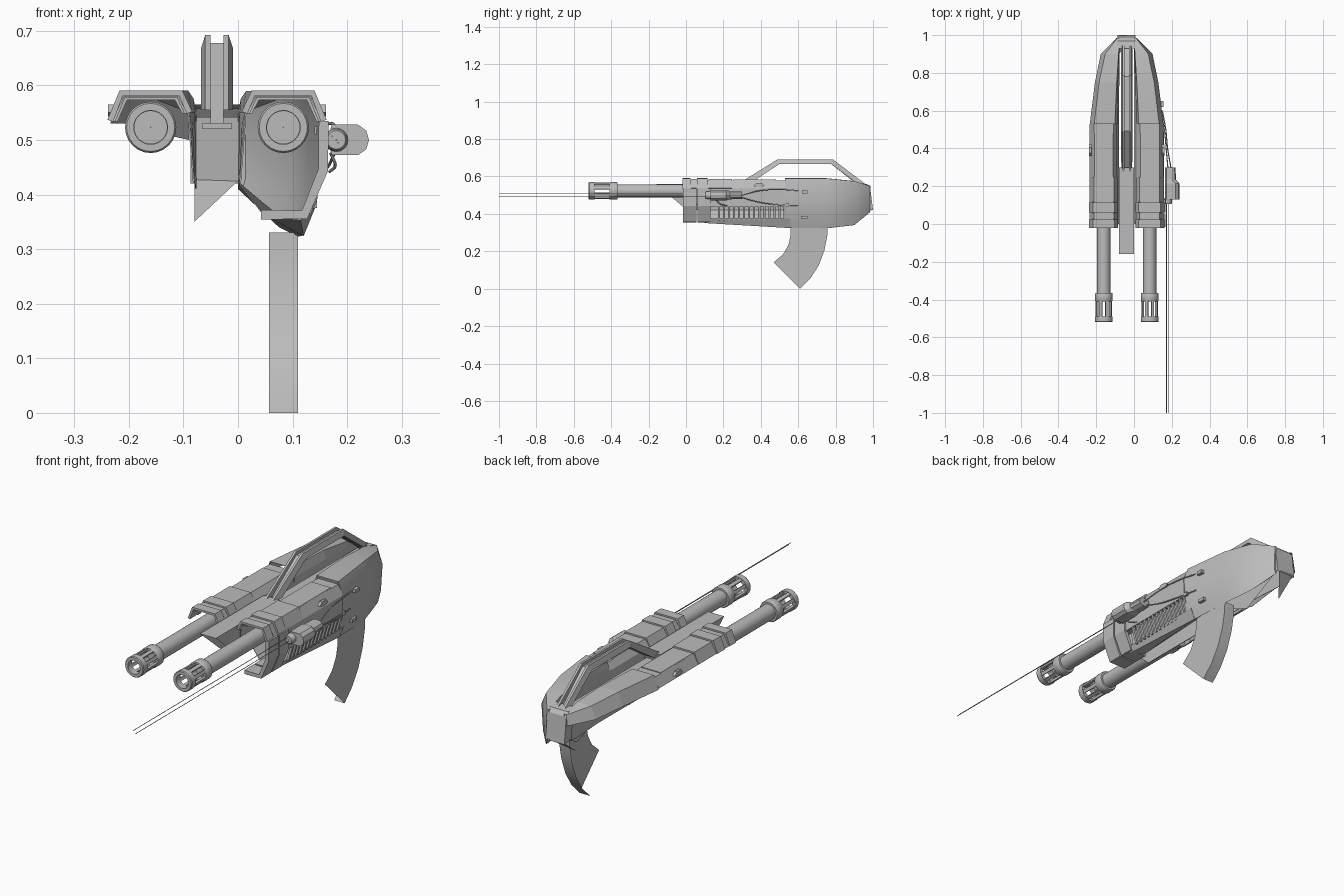
import bpy, bmesh, math

if "Cube" in bpy.data.objects:
    bpy.data.objects.remove(bpy.data.objects["Cube"])

grey = bpy.data.materials.new("gunmetal_grey")
grey.diffuse_color = (0.5, 0.5, 0.5, 1)
grey.use_nodes = True
grey.node_tree.nodes["Principled BSDF"].inputs["Base Color"].default_value = grey.diffuse_color
MID = -0.0385          # plane between the two guns


def make(name, verts, faces, thick=0, smooth=False):
    me = bpy.data.meshes.new(name)
    me.from_pydata(verts, [], faces)
    bm = bmesh.new()
    bm.from_mesh(me)
    bmesh.ops.recalc_face_normals(bm, faces=bm.faces)
    bm.to_mesh(me)
    bm.free()
    ob = bpy.data.objects.new(name, me)
    bpy.context.collection.objects.link(ob)
    me.materials.append(grey)
    if thick:
        mod = ob.modifiers.new("thickness", "SOLIDIFY")
        mod.thickness, mod.offset = thick, 0
    if smooth:
        bpy.context.view_layer.objects.active = ob
        ob.select_set(True)
        bpy.ops.object.shade_smooth_by_angle(angle=math.radians(35))
        ob.select_set(False)
    return ob


def loft(name, sections, closed=True, caps=(False, False), thick=0, left=False, smooth=False):
    """sections: list of (y, [(x, z), ...])"""
    n = len(sections[0][1])
    verts = [((2 * MID - x) if left else x, y, z) for y, pts in sections for x, z in pts]
    faces = []
    for s in range(len(sections) - 1):
        for i in range(n if closed else n - 1):
            j = (i + 1) % n
            faces.append((s * n + i, s * n + j, (s + 1) * n + j, (s + 1) * n + i))
    if caps[0]:
        faces.append(tuple(range(n)))
    if caps[1]:
        faces.append(tuple(range(len(verts) - n, len(verts))))
    return make(name, verts, faces, thick, smooth)


def side_prism(name, pts, x0, x1, smooth=False):
    """Extrude a (y, z) outline along x."""
    n = len(pts)
    verts = [(x, y, z) for x in (x0, x1) for y, z in pts]
    faces = [tuple(range(n)), tuple(range(n, 2 * n))]
    faces += [(i, (i + 1) % n, n + (i + 1) % n, n + i) for i in range(n)]
    return make(name, verts, faces, smooth=smooth)


def box(name, x0, x1, y0, y1, z0, z1):
    return side_prism(name, [(y0, z0), (y1, z0), (y1, z1), (y0, z1)], x0, x1)


def lathe(name, cx, cz, profile, n=24):
    """Revolve (radius, y) points around a y-parallel axis."""
    m = len(profile)
    verts = [(cx + r * math.cos(2 * math.pi * i / n), y, cz + r * math.sin(2 * math.pi * i / n))
             for i in range(n) for r, y in profile]
    faces = [(i * m + k, i * m + (k + 1) % m, ((i + 1) % n) * m + (k + 1) % m, ((i + 1) % n) * m + k)
             for i in range(n) for k in range(m)]
    return make(name, verts, faces, smooth=True)


def cable(name, pts, r):
    cu = bpy.data.curves.new(name, "CURVE")
    cu.dimensions, cu.bevel_depth, cu.bevel_resolution = "3D", r, 1
    sp = cu.splines.new("BEZIER")
    sp.bezier_points.add(len(pts) - 1)
    for p, co in zip(sp.bezier_points, pts):
        p.co = co
        p.handle_left_type = p.handle_right_type = "AUTO"
    cu.materials.append(grey)
    ob = bpy.data.objects.new(name, cu)
    bpy.context.collection.objects.link(ob)


# Rear hull sections: inner bottom, keel, low side, shoulder, top outer, top inner, inner edge
hull = [
    (0.53, [(.003, .42), (.12, .325), (.145, .39), (.156, .53), (.133, .59), (.025, .59), (.012, .55)]),
    (0.75, [(.002, .42), (.11, .323), (.124, .39), (.129, .53), (.107, .59), (.015, .59), (.008, .55)]),
    (0.90, [(0, .41), (.075, .34), (.09, .40), (.098, .52), (.075, .575), (.005, .575), (.003, .55)]),
    (0.985, [(0, .42), (.008, .41), (.014, .43), (.014, .50), (.01, .55), (0, .55), (0, .53)]),
]
loft("right_rear_hull", hull, caps=(False, True), smooth=True)
loft("left_rear_hull", [(y, p[3:] + p[:1]) for y, p in hull], closed=False, thick=.002, left=True)
make("keel_plate", [(.001, .55, .42), (.001, .97, .42), (.001, .78, .325)], [(0, 1, 2)])

# Front shells over the barrels
shell = [(.155, .45), (.156, .535), (.133, .578), (.032, .578), (.014, .55), (.004, .42)]
loft("right_front_shell", [(0, shell), (.53, shell)], closed=False, thick=.003)
loft("left_front_shell", [(0, shell[1:]), (.53, shell[1:])], closed=False, thick=.003, left=True)

# Raised bands and cover blocks around the shells
for left in (False, True):
    side = "left" if left else "right"
    for k, (y0, y1, g) in enumerate([(-.02, .025, .002), (.03, .055, -.002), (.06, .115, .002),
                                     (.12, .245, -.002), (.25, .48, -.006)]):
        arc = [(.155 + g, .535), (.135 + g, .584 + g), (.03 - g, .584 + g), (.014 - g, .55)]
        loft(f"{side}_band_{k}", [(y0, arc), (y1, arc)], closed=False, thick=.011, left=left)
    sx = -1 if left else 1
    cx = 2 * MID - .083 if left else .083
    # Barrel with solid face, muzzle collar, slotted bars and end ring
    lathe(f"{side}_barrel", cx, .523, [(.035, -.38), (.035, .12), (.0005, .12), (.0005, -.38)])
    lathe(f"{side}_muzzle_collar", cx, .523, [(.044, -.41), (.047, -.405), (.047, -.37), (.044, -.365),
                                             (.03, -.365), (.03, -.41)])
    lathe(f"{side}_muzzle_ring", cx, .523, [(.044, -.52), (.047, -.516), (.047, -.49), (.031, -.49), (.031, -.52)])
    for i in range(8):
        a = 2 * math.pi * (i + .5) / 8
        pts = [(cx + r * math.cos(a + d), .523 + r * math.sin(a + d))
               for r, d in ((.034, -.17), (.045, -.17), (.045, .17), (.034, .17))]
        loft(f"{side}_muzzle_bar_{i}", [(-.495, pts), (-.4, pts)], caps=(True, True))
    # Side latch
    x = cx + sx * .072
    side_prism(f"{side}_side_latch", [(.36, .55), (.375, .543), (.405, .543), (.42, .55),
                                      (.405, .565), (.375, .565)], x - .006, x + .006)

# Lower right fore-guard: L-shaped bands, floor and vent ribs
low = [(.042, .363), (.122, .363), (.156, .445), (.157, .535)]
for k, (y0, y1) in enumerate([(-.015, .055), (.062, .13)]):
    loft(f"lower_band_{k}", [(y0, low), (y1, low)], closed=False, thick=.018)
floor = [(.003, .42), (.045, .365), (.115, .352), (.128, .375)]
rear = [(.003, .42), (.06, .372), (.12, .325), (.14, .375)]
loft("guard_floor", [(.1, floor), (.56, rear)], closed=False, thick=.002)
box("vent_rail", .147, .158, .13, .55, .44, .455)
rib = [(.122, .365), (.134, .365), (.158, .445), (.146, .445)]
for i in range(14):
    y = .17 + i * .027
    loft(f"vent_rib_{i}", [(y, rib), (y + .011, rib)], caps=(True, True))

# Central spine: open-bottomed channel with a pointed nose, and rear end block
for nm, x in (("left", -.08), ("right", 0)):
    make(f"spine_wall_{nm}", [(x, -.16, .56), (x, 0, .425), (x, .3, .425), (x, .3, .56)], [(0, 1, 2, 3)])
make("spine_top", [(-.08, -.16, .56), (0, -.16, .56), (0, .3, .56), (-.08, .3, .56)], [(0, 1, 2, 3)])
box("spine_rear", -.066, -.011, .3, .97, .52, .53)
make("rear_block", [(x, y, z) for x in (-.087, .008)
                    for y, z in ((.95, .425), (1, .42), (.985, .54), (.97, .558), (.93, .565))],
     [(0, 1, 2, 3, 4), (5, 6, 7, 8, 9), (1, 2, 7, 6), (2, 3, 8, 7), (3, 4, 9, 8)])
make("rear_fin", [(0, 1, .425), (-.08, 1, .428), (-.08, .9, .35)], [(0, 1, 2)])

# Carry handle: two chamfered rails with a recessed core
outer = [(.27, .555), (.49, .692), (.785, .692), (.965, .555)]
inner = [(.925, .555), (.775, .667), (.5, .667), (.33, .555)]
core = [(.285, .53), (.493, .678), (.782, .678), (.95, .53)]
for nm, a, b in (("left", -.068, -.05), ("right", -.027, -.009)):
    verts, faces = [], []
    ch = [(a + (.008 if nm == "left" else 0), 1), (b - (.008 if nm == "right" else 0), 1), (b, 0), (a, 0)]
    for o, i in zip(outer, inner[::-1]):
        for x, t in ch:
            p = o if t else i
            verts.append((x, p[0], p[1]))
    for s in range(3):
        faces += [(s * 4 + k, s * 4 + (k + 1) % 4, s * 4 + 4 + (k + 1) % 4, s * 4 + 4 + k) for k in range(4)]
    faces += [(0, 1, 2, 3), (12, 13, 14, 15)]
    make(f"handle_rail_{nm}", verts, faces)
side_prism("handle_core", core + inner, -.05, -.027)

# Curved magazine: right cheek and curved back, open to the front and left
back = [(.757, .33), (.755, .28), (.74, .205), (.71, .125), (.665, .055), (.61, 0)]
cheek = [(.468, .14), (.52, .185), (.548, .235), (.56, .29), (.56, .33)]
make("magazine_cheek", [(.11, y, z) for y, z in back + cheek], [tuple(range(11))])
make("magazine_back", [(x, y, z) for x in (.057, .11) for y, z in back],
     [(i, i + 1, i + 7, i + 6) for i in range(5)], smooth=True)


# Sight pod with a pair of long thin rods
def pod(x1, h):
    return [(.172, .5 - h), (x1 - .02, .5 - h), (x1 - .005, .5 - h * .6), (x1, .5),
            (x1 - .005, .5 + h * .6), (x1 - .02, .5 + h), (.172, .5 + h), (.163, .5)]


loft("sight_pod", [(.13, pod(.24, .028)), (.215, pod(.24, .028)), (.235, pod(.222, .022)), (.30, pod(.22, .02))],
     caps=(True, True))
lathe("sight_lens_ring", .18, .5, [(.017, .105), (.02, .11), (.022, .135), (.001, .135), (.001, .105)], 16)
for k, (x, z) in enumerate([(.172, .507), (.183, .495)]):
    lathe(f"sight_rod_{k}", x, z, [(.0014, -1), (.0014, .12), (.0002, .12), (.0002, -1)], 6)

# Cables, button and clip on the right side
cable("upper_cable", [(.195, .30, .5), (.178, .40, .525), (.168, .5, .53), (.150, .6, .525)], .003)
cable("lower_cable", [(.18, .29, .49), (.172, .38, .465), (.163, .48, .45), (.145, .6, .445)], .003)
cable("pod_cable", [(.17, .16, .475), (.178, .18, .455), (.168, .22, .442)], .003)
box("release_button", .130, .145, .615, .65, .375, .39)
box("upper_clip", .14, .157, .62, .65, .51, .525)
